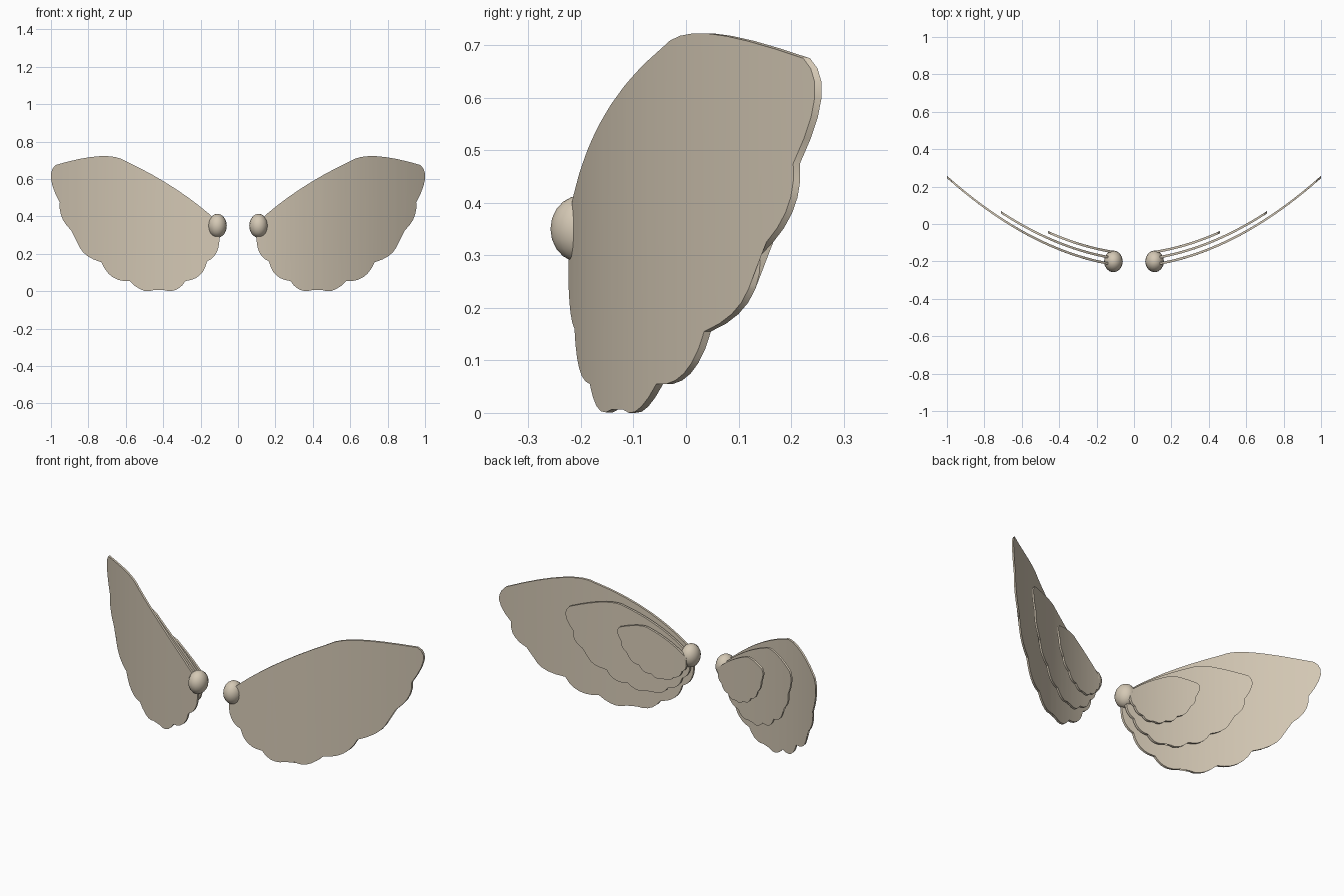
import bpy
import bmesh
from mathutils import Vector

cube = bpy.data.objects.get("Cube")
if cube:
    bpy.data.objects.remove(cube, do_unlink=True)

# Single warm bone colour
bone = bpy.data.materials.new("bone_beige")
bone.use_nodes = True
colour = (0.66, 0.58, 0.46, 1)
bone.diffuse_color = colour
shader = next(n for n in bone.node_tree.nodes if n.type == 'BSDF_PRINCIPLED')
shader.inputs["Base Color"].default_value = colour
shader.inputs["Roughness"].default_value = 0.7

ROOT = Vector((0.10, 0.35))
THICKNESS = 0.013

# Wing outline as (x, z): start, then the middle and end of each arc
START = (0.10, 0.365)
LEADING_EDGE = [((0.33, 0.545), (0.60, 0.695)),
                ((0.74, 0.722), (0.975, 0.675))]
FEATHERS = [((1.0, 0.60), (0.953, 0.475)),
            ((0.935, 0.38), (0.86, 0.30)),
            ((0.83, 0.21), (0.73, 0.155)),
            ((0.67, 0.075), (0.58, 0.055)),
            ((0.50, 0.002), (0.43, 0.02)),
            ((0.345, 0.003), (0.28, 0.055)),
            ((0.205, 0.085), (0.165, 0.16)),
            ((0.113, 0.21), (0.10, 0.30))]


def arc(a, mid, b, steps):
    """Points after a, along a curve through mid to b."""
    a, mid, b = Vector(a), Vector(mid), Vector(b)
    control = 2 * mid - (a + b) / 2
    points = []
    for i in range(1, steps + 1):
        t = i / steps
        points.append(a * (1 - t) ** 2 + control * 2 * t * (1 - t) + b * t * t)
    return points


def wing_outline():
    points = [Vector(START)]
    for arcs, steps in ((LEADING_EDGE, 8), (FEATHERS, 6)):
        for mid, end in arcs:
            points += arc(points[-1], mid, end, steps)
    return points


def sweep(x):
    """Backward bend of the wing at distance x from the middle."""
    return -0.235 + 0.07 * x + 0.41 * x * x


def finish(bm, name, angle):
    bmesh.ops.recalc_face_normals(bm, faces=bm.faces[:])
    mesh = bpy.data.meshes.new(name)
    bm.to_mesh(mesh)
    bm.free()
    mesh.materials.append(bone)
    obj = bpy.data.objects.new(name, mesh)
    bpy.context.collection.objects.link(obj)
    bpy.ops.object.select_all(action='DESELECT')
    obj.select_set(True)
    bpy.context.view_layer.objects.active = obj
    bpy.ops.object.shade_smooth_by_angle(angle=angle)


def feather_layer(name, side, scale, offset):
    bm = bmesh.new()
    points = [ROOT + (p - ROOT) * scale for p in wing_outline()]
    face = bm.faces.new([bm.verts.new((p.x, 0, p.y)) for p in points])
    bmesh.ops.triangulate(bm, faces=[face])
    # Slice into upright strips so that the plate can bend
    for i in range(3, 20):
        bmesh.ops.bisect_plane(bm, geom=bm.verts[:] + bm.edges[:] + bm.faces[:],
                               plane_co=(i / 20, 0, 0), plane_no=(1, 0, 0), dist=0.0005)
    # Thicken, then bend backward and mirror to the wanted side
    made = bmesh.ops.extrude_face_region(bm, geom=bm.faces[:])["geom"]
    backs = [v for v in made if isinstance(v, bmesh.types.BMVert)]
    bmesh.ops.translate(bm, verts=backs, vec=(0, THICKNESS, 0))
    for v in bm.verts:
        v.co.y += sweep(v.co.x) + offset
        v.co.x *= side
    finish(bm, name, 0.6)


def joint(name, side):
    bm = bmesh.new()
    bmesh.ops.create_uvsphere(bm, u_segments=16, v_segments=10, radius=1)
    for v in bm.verts:
        v.co = (v.co.x * 0.05 + 0.11 * side, v.co.y * 0.058 - 0.2, v.co.z * 0.064 + 0.35)
    finish(bm, name, 1.0)


# Three overlapping layers and a round shoulder joint on each side
for label, side in (("left", 1), ("right", -1)):
    feather_layer(label + "_wing_large_feathers", side, 1.0, 0)
    feather_layer(label + "_wing_middle_feathers", side, 0.68, 0.034)
    feather_layer(label + "_wing_small_feathers", side, 0.4, 0.066)
    joint(label + "_shoulder_joint", side)
